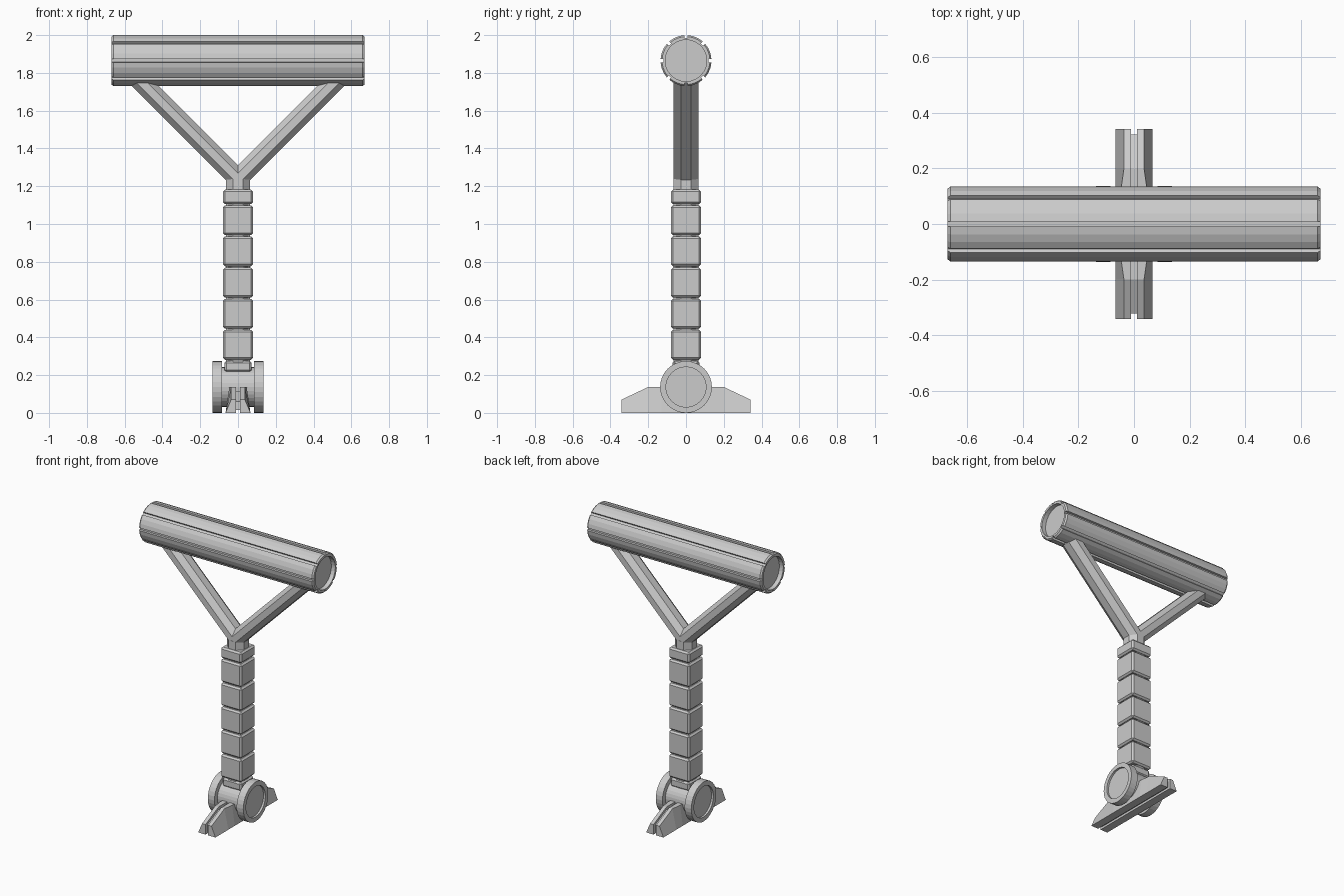
import bpy, bmesh
from math import sin, cos, pi, radians
from mathutils import Vector, Matrix

cube = bpy.data.objects.get("Cube")
if cube:
    bpy.data.objects.remove(cube, do_unlink=True)

grey = bpy.data.materials.new("light_grey")
grey.use_nodes = True
grey.diffuse_color = (0.6, 0.6, 0.6, 1)
grey.node_tree.nodes["Principled BSDF"].inputs["Base Color"].default_value = (0.6, 0.6, 0.6, 1)


def finish(name, bm):
    bmesh.ops.remove_doubles(bm, verts=bm.verts, dist=0.0001)
    bmesh.ops.recalc_face_normals(bm, faces=bm.faces)
    mesh = bpy.data.meshes.new(name)
    bm.to_mesh(mesh)
    bm.free()
    mesh.materials.append(grey)
    obj = bpy.data.objects.new(name, mesh)
    bpy.context.scene.collection.objects.link(obj)
    return obj


def loft(rings):
    """Skin a row of equal-length rings and cap both ends."""
    bm = bmesh.new()
    rows = [[bm.verts.new(p) for p in ring] for ring in rings]
    n = len(rows[0])
    for a, b in zip(rows, rows[1:]):
        for i in range(n):
            j = (i + 1) % n
            bm.faces.new((a[i], a[j], b[j], b[i]))
    bm.faces.new(rows[0])
    bm.faces.new(rows[-1])
    return bm


def x_ring(x, z, polar):
    return [(x, r * cos(a), z + r * sin(a)) for a, r in polar]


def box(name, center, size, chamfer=0):
    bm = bmesh.new()
    bmesh.ops.create_cube(bm, size=1, matrix=Matrix.LocRotScale(Vector(center), None, Vector(size)))
    if chamfer:
        bmesh.ops.bevel(bm, geom=bm.edges[:], offset=chamfer, segments=1, affect='EDGES')
    return finish(name, bm)


def octagon(half_u, half_v):
    k = 1 / cos(pi / 8)
    return [(half_u * k * cos(a), half_v * k * sin(a))
            for a in [pi / 8 + i * pi / 4 for i in range(8)]]


# Grip: fluted tube with chamfered rims and recessed end caps
GRIP_Z, GRIP_R = 1.865, 0.135
fluted = []
for s in range(8):
    for deg, r in ((-4, 0.12), (4, 0.12), (4, GRIP_R), (16, GRIP_R), (29, GRIP_R), (41, GRIP_R)):
        fluted.append((radians(deg + 45 * s), r))
bore = [(a, 0.11) for a, r in fluted]
rim = [(a, min(r, 0.127)) for a, r in fluted]
half = [(0.64, bore), (0.67, bore), (0.67, rim), (0.66, fluted)]
stations = [(-x, p) for x, p in half] + [(x, p) for x, p in reversed(half)]
finish("grip", loft([x_ring(x, GRIP_Z, p) for x, p in stations]))

# Forked arms: eight-sided bars mitred where they meet
for side, name in ((1, "left_arm"), (-1, "right_arm")):
    along = Vector((side, 0, 1)).normalized()
    across = Vector((-side, 0, 1)).normalized()
    base = Vector((0, 0, 1.24))
    rings = [[base + along * t + across * u + Vector((0, v, 0)) for u, v in octagon(0.05, 0.065)]
             for t in (-0.12, 0.78)]
    bm = loft(rings)
    cut = bmesh.ops.bisect_plane(bm, geom=bm.verts[:] + bm.edges[:] + bm.faces[:],
                                 plane_co=(0, 0, 0), plane_no=(side, 0, 0), clear_inner=True)
    bmesh.ops.holes_fill(bm, edges=[e for e in cut["geom_cut"] if isinstance(e, bmesh.types.BMEdge)])
    finish(name, bm)

# Column core, showing as the neck and inside the grooves
finish("column_core", loft([[(u, v, z) for u, v in octagon(0.064, 0.066)] for z in (0.15, 1.24)]))

# Column segments: chamfered square blocks
for i in range(5):
    box(f"column_segment_{i + 1}", (0, 0, 0.36 + 0.165 * i), (0.16, 0.16, 0.158), 0.011)
box("column_collar", (0, 0, 1.144), (0.16, 0.16, 0.076), 0.011)
box("column_foot", (0, 0, 0.245), (0.144, 0.144, 0.06), 0.011)

# Hub: drum with a rimmed disc on each side
HUB_Z = 0.137
circle = [2 * pi * i / 32 for i in range(32)]
finish("hub_drum", loft([x_ring(x, HUB_Z, [(a, 0.105) for a in circle]) for x in (-0.1, 0.1)]))
for side, name in ((1, "left_disc"), (-1, "right_disc")):
    profile = [(0.085, 0.137), (0.136, 0.137), (0.136, 0.106), (0.122, 0.106)]
    finish(name, loft([x_ring(side * x, HUB_Z, [(a, r) for a in circle]) for x, r in profile]))

# Foot: two sloped halves with a recessed plate between them
half_foot = [(0.342, 0.036, 0.07), (0.2, 0.036, 0.137), (0.13, 0.046, 0.137)]
sections = [(-y, w, h) for y, w, h in half_foot] + half_foot[::-1]
for side, name in ((1, "left_foot"), (-1, "right_foot")):
    finish(name, loft([[(side * 0.01, y, 0), (side * 0.066, y, 0), (side * w, y, h), (side * 0.01, y, h)]
                       for y, w, h in sections]))
plate = [(-0.322, 0.06), (-0.2, 0.117), (0.2, 0.117), (0.322, 0.06)]
finish("foot_plate", loft([[(-0.011, y, 0.015), (0.011, y, 0.015), (0.011, y, h), (-0.011, y, h)]
                           for y, h in plate]))
